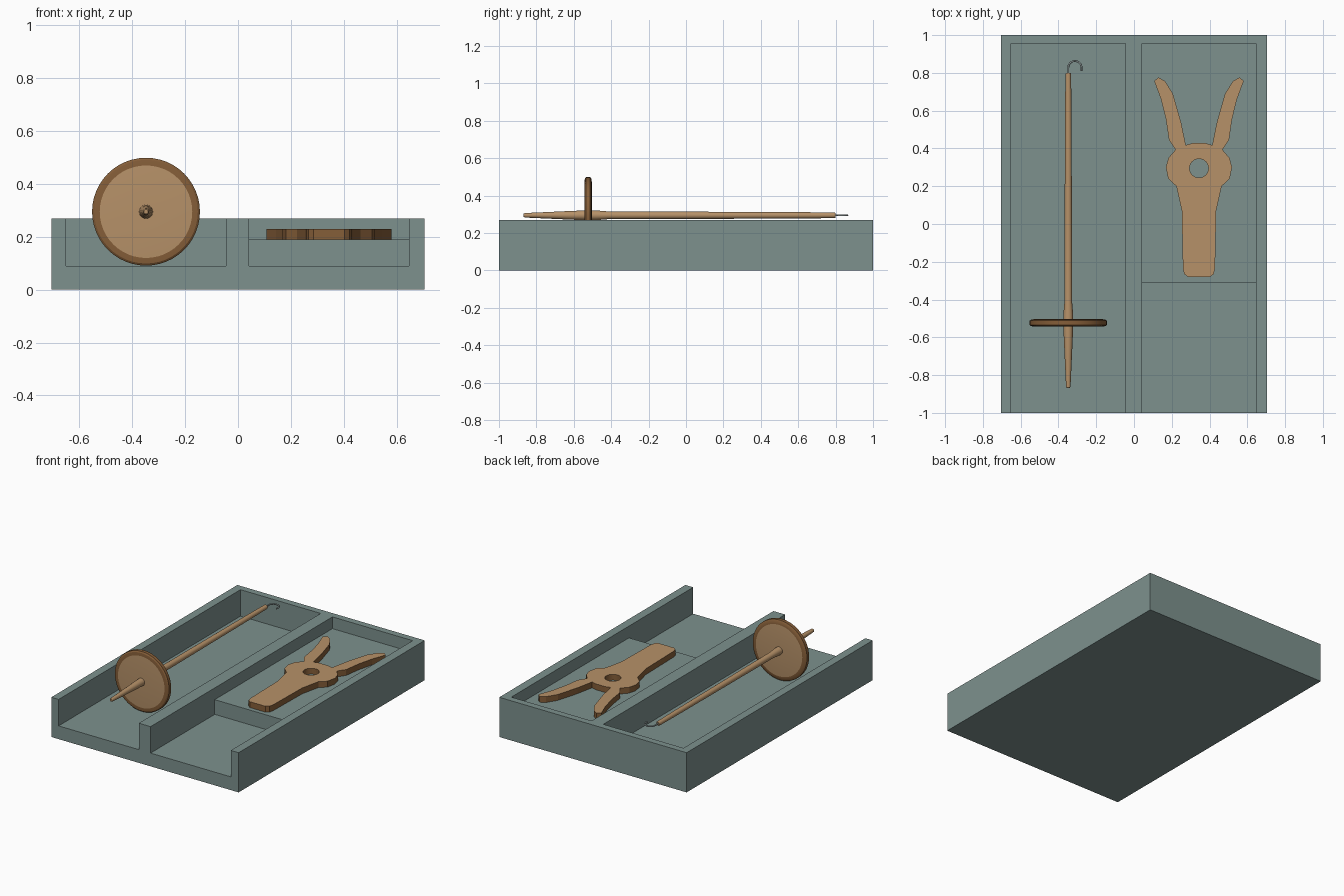
import bpy, bmesh, math
from mathutils import Vector

if "Cube" in bpy.data.objects:
    bpy.data.objects.remove(bpy.data.objects["Cube"])


def material(name, rgb):
    m = bpy.data.materials.new(name)
    m.diffuse_color = (*rgb, 1)
    m.use_nodes = True
    m.node_tree.nodes["Principled BSDF"].inputs["Base Color"].default_value = m.diffuse_color
    return m


GREY = material("grey green", (0.205, 0.283, 0.27))
WOOD = material("light wood", (0.47, 0.285, 0.14))
DARK = material("dark wood", (0.235, 0.112, 0.04))
STEEL = material("steel", (0.27, 0.32, 0.32))


def finish(name, bm, mats):
    bmesh.ops.recalc_face_normals(bm, faces=bm.faces)
    me = bpy.data.meshes.new(name)
    bm.to_mesh(me)
    bm.free()
    ob = bpy.data.objects.new(name, me)
    bpy.context.collection.objects.link(ob)
    for m in mats:
        me.materials.append(m)
    return ob


def prism(name, points, depth, mats):
    """Extrude a 3D outline along the depth vector."""
    bm = bmesh.new()
    face = bm.faces.new([bm.verts.new(p) for p in points])
    out = bmesh.ops.extrude_face_region(bm, geom=[face])
    moved = [v for v in out["geom"] if isinstance(v, bmesh.types.BMVert)]
    bmesh.ops.translate(bm, verts=moved, vec=Vector(depth))
    return finish(name, bm, mats)


def lathe(name, profile, x, z, mats, segments=32):
    """Revolve (radius, y) pairs round an axis along y."""
    bm = bmesh.new()
    rings = []
    for r, y in profile:
        rings.append([bm.verts.new((x + r * math.cos(2 * math.pi * i / segments), y,
                                    z + r * math.sin(2 * math.pi * i / segments)))
                      for i in range(segments)])
    for a, b in zip(rings, rings[1:]):
        for i in range(segments):
            j = (i + 1) % segments
            bm.faces.new((a[i], a[j], b[j], b[i]))
    bm.faces.new(rings[0])
    bm.faces.new(rings[-1])
    return finish(name, bm, mats)


def cut(ob, cutter):
    cutter.hide_render = True
    cutter.hide_viewport = True
    mod = ob.modifiers.new("cut", "BOOLEAN")
    mod.operation = "DIFFERENCE"
    mod.solver = "EXACT"
    mod.object = cutter


def smooth(ob):
    bpy.ops.object.select_all(action="DESELECT")
    ob.select_set(True)
    bpy.context.view_layer.objects.active = ob
    bpy.ops.object.shade_smooth_by_angle(angle=math.radians(30))


# Tray with two channels open at the front, the right one with a raised floor
tray = prism("tray", [(-0.705, -1, 0), (0.705, -1, 0), (0.705, 1, 0), (-0.705, 1, 0)],
             (0, 0, 0.27), [GREY])
left_side = [(-1.1, 0.09), (0.955, 0.09), (0.955, 0.4), (-1.1, 0.4)]
right_side = [(-1.1, 0.09), (-0.31, 0.09), (-0.31, 0.19), (0.955, 0.19), (0.955, 0.4), (-1.1, 0.4)]
for label, x, side in (("left", -0.65, left_side), ("right", 0.042, right_side)):
    cut(tray, prism(label + "_channel_cutter", [(x, y, z) for y, z in side],
                    (0.604, 0, 0), [GREY]))

# Spindle shaft
AX, AZ = -0.348, 0.295
shaft = lathe("spindle_shaft",
              [(0.008, -0.868), (0.012, -0.862), (0.017, -0.75), (0.023, -0.62), (0.026, -0.54),
               (0.026, -0.48), (0.021, -0.42), (0.0195, 0.0), (0.017, 0.6), (0.015, 0.795),
               (0.012, 0.8)],
              AX, AZ, [WOOD], 24)
smooth(shaft)

# Whorl disc with a dark rim
whorl = lathe("spindle_whorl",
              [(0.02, -0.543), (0.175, -0.543), (0.196, -0.541), (0.204, -0.535), (0.204, -0.512),
               (0.196, -0.506), (0.175, -0.503), (0.02, -0.503)],
              AX, AZ, [WOOD, DARK], 48)
for f in whorl.data.polygons:
    if min(math.hypot(whorl.data.vertices[i].co.x - AX, whorl.data.vertices[i].co.z - AZ)
           for i in f.vertices) > 0.17:
        f.material_index = 1
smooth(whorl)

# Wire hook at the end of the shaft
path = [(AX, 0.79)]
path += [(AX + 0.035 - 0.035 * math.cos(math.pi * i / 12), 0.828 + 0.035 * math.sin(math.pi * i / 12))
         for i in range(13)]
path += [(AX + 0.07, 0.81)]
curve = bpy.data.curves.new("wire_hook", "CURVE")
curve.dimensions = "3D"
curve.bevel_depth = 0.005
curve.bevel_resolution = 2
curve.use_fill_caps = True
spline = curve.splines.new("POLY")
spline.points.add(len(path) - 1)
for p, (x, y) in zip(spline.points, path):
    p.co = (x, y, AZ, 1)
curve.materials.append(STEEL)
hook = bpy.data.objects.new("wire_hook", curve)
bpy.context.collection.objects.link(hook)

# Flat forked plate: mirrored half outline, dark sides
CX = 0.344
half = [(0.058, -0.28), (0.078, -0.265), (0.085, -0.235), (0.091, 0.07), (0.12, 0.2),
        (0.163, 0.24), (0.175, 0.3), (0.162, 0.35), (0.124, 0.393), (0.159, 0.445),
        (0.175, 0.555), (0.201, 0.66), (0.237, 0.757), (0.215, 0.776), (0.18, 0.757),
        (0.138, 0.69), (0.095, 0.54), (0.07, 0.418), (0.035, 0.428)]
outline = [(CX + x, y, 0.19) for x, y in half] + [(CX - x, y, 0.19) for x, y in reversed(half)]
plate = prism("forked_plate", outline, (0, 0, 0.04), [WOOD, DARK])
for f in plate.data.polygons:
    f.material_index = 0 if abs(f.normal.z) > 0.5 else 1

# Round hole through the plate
ring = [(CX + 0.05 * math.cos(math.pi * i / 12), 0.295 + 0.05 * math.sin(math.pi * i / 12), 0.15)
        for i in range(24)]
hole = prism("plate_hole_cutter", ring, (0, 0, 0.12), [WOOD, DARK])
for f in hole.data.polygons:
    f.material_index = 1
cut(plate, hole)
